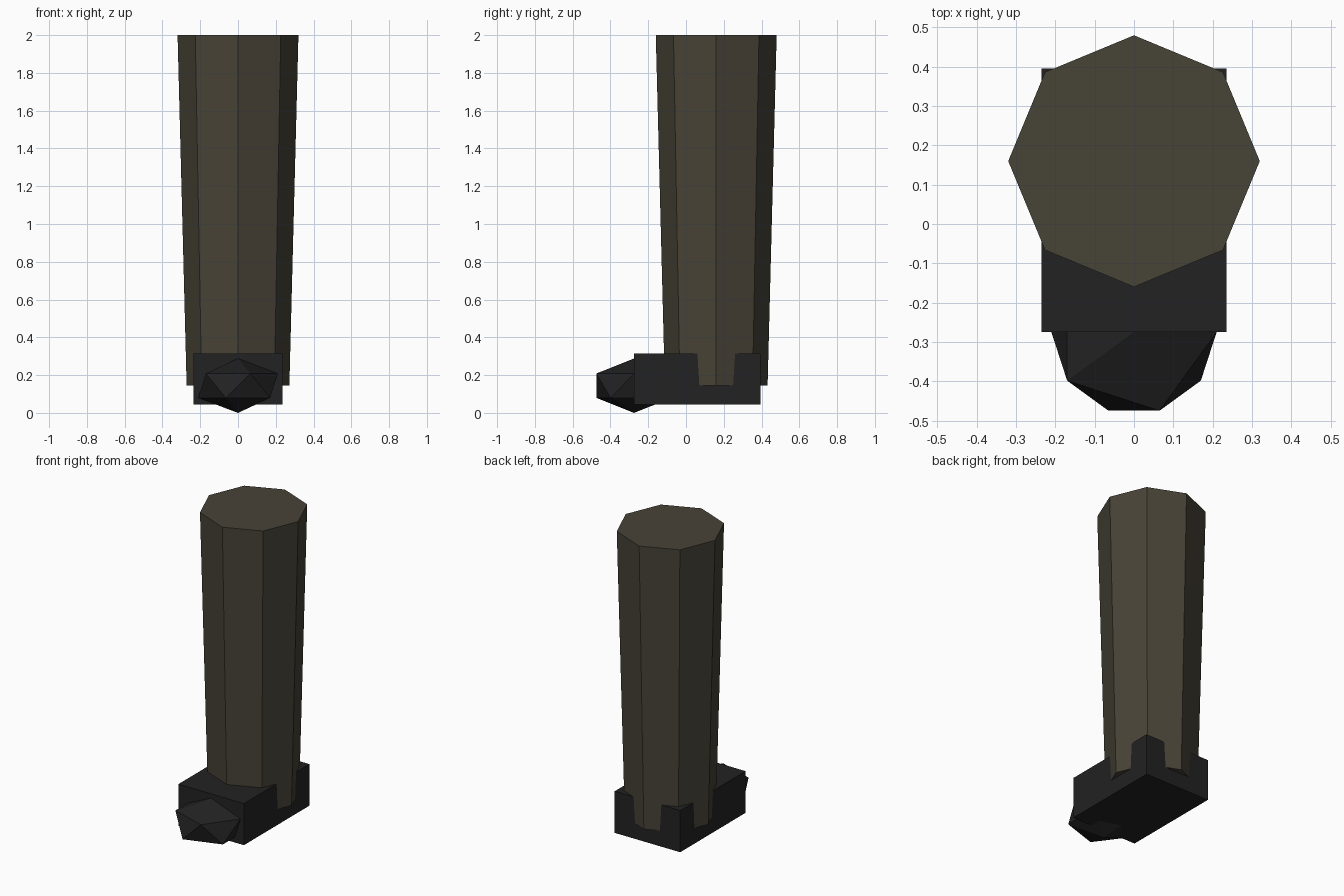
import bpy

# Remove the default cube
cube = bpy.data.objects.get("Cube")
if cube:
    bpy.data.objects.remove(cube, do_unlink=True)


def material(name, rgb):
    mat = bpy.data.materials.new(name)
    mat.use_nodes = True
    color = (*rgb, 1.0)
    mat.diffuse_color = color
    mat.node_tree.nodes["Principled BSDF"].inputs["Base Color"].default_value = color
    return mat


def finish(name, mat, scale=(1, 1, 1)):
    obj = bpy.context.object
    obj.name = name
    obj.scale = scale
    bpy.ops.object.transform_apply(location=False, rotation=False, scale=True)
    obj.data.materials.append(mat)
    return obj


olive = material("dark olive cloth", (0.064, 0.056, 0.038))
black = material("black leather", (0.016, 0.016, 0.016))

# Tapered eight-sided trouser leg, corners on the axes
leg_bottom, leg_top = 0.146, 2.0
bpy.ops.mesh.primitive_cone_add(
    vertices=8, radius1=0.272, radius2=0.32, depth=leg_top - leg_bottom,
    location=(0, 0.16, (leg_top + leg_bottom) / 2))
finish("trouser_leg", olive)

# Boot block
bpy.ops.mesh.primitive_cube_add(size=1, location=(0, 0.06, 0.18))
finish("boot", black, (0.47, 0.67, 0.27))

# Faceted toe cap, flattened in height
bpy.ops.mesh.primitive_ico_sphere_add(
    subdivisions=1, radius=0.235, location=(0, -0.275, 0.144))
finish("toe_cap", black, (1, 1, 0.613))
